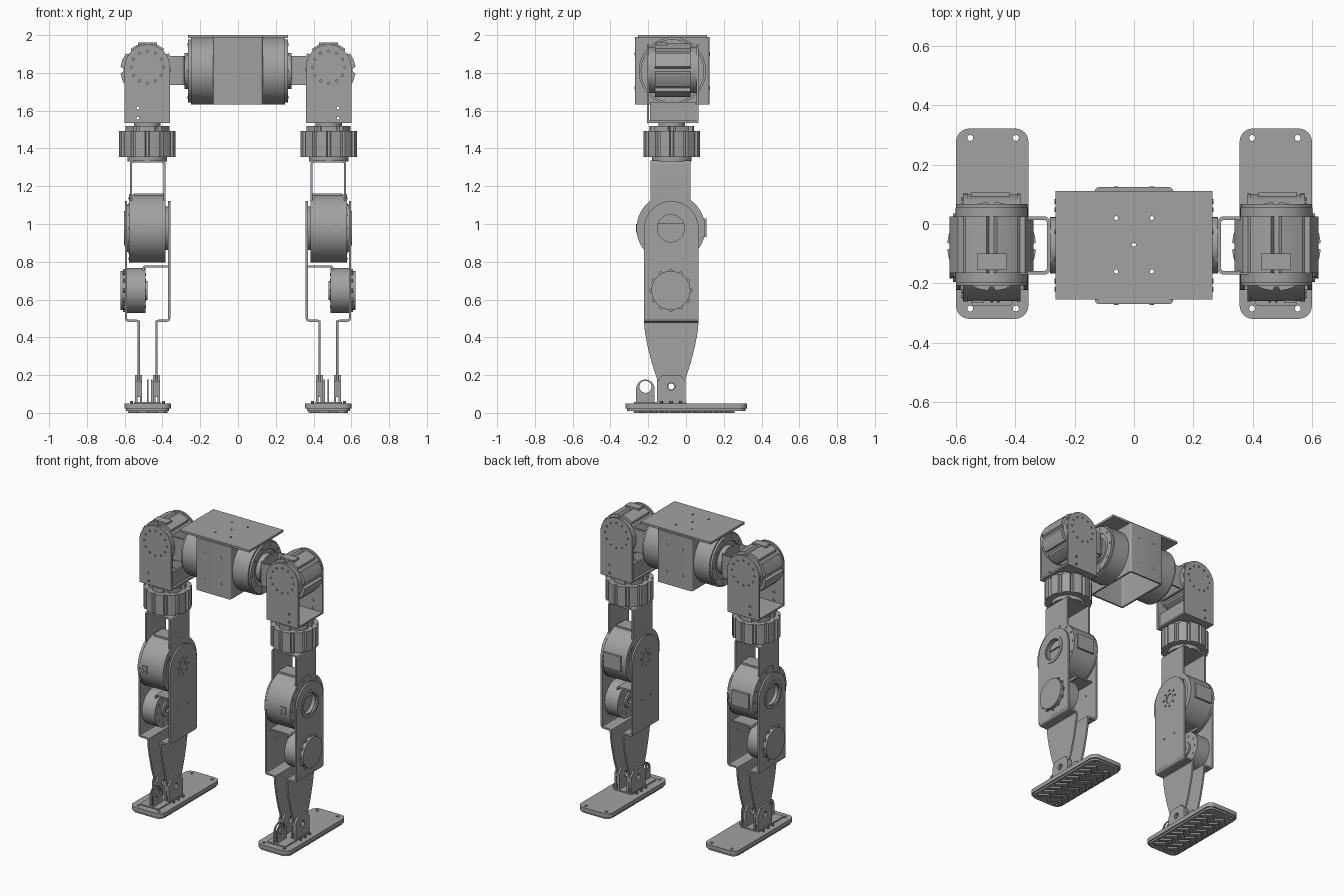
import bpy, bmesh, math
from mathutils import Vector

cube = bpy.data.objects.get("Cube")
if cube:
    bpy.data.objects.remove(cube, do_unlink=True)

grey = bpy.data.materials.new("machined grey")
grey.use_nodes = True
COL = (0.36, 0.36, 0.36, 1)
grey.diffuse_color = COL
grey.node_tree.nodes["Principled BSDF"].inputs["Base Color"].default_value = COL

side, prefix, made = 1, "", []


# ---- 2D outlines ----
def circle(u, v, r, n=48):
    return [(u + r * math.cos(2 * math.pi * i / n), v + r * math.sin(2 * math.pi * i / n)) for i in range(n)]


def ring_of(u, v, r, n, hole, seg=10):
    return [circle(*c, hole, seg) for c in circle(u, v, r, n)]


def rect(u0, u1, v0, v1, r=0.0):
    if not r:
        return [(u0, v0), (u1, v0), (u1, v1), (u0, v1)]
    pts = []
    for k, (u, v) in enumerate([(u1 - r, v1 - r), (u0 + r, v1 - r), (u0 + r, v0 + r), (u1 - r, v0 + r)]):
        for i in range(7):
            a = math.radians(90 * k + 15 * i)
            pts.append((u + r * math.cos(a), v + r * math.sin(a)))
    return pts


def round_top(u0, u1, bottom, centre):
    u, r = (u0 + u1) / 2, (u1 - u0) / 2
    arc = [(u + r * math.cos(math.pi * i / 28), centre + r * math.sin(math.pi * i / 28)) for i in range(29)]
    return [(u0, bottom), (u1, bottom)] + arc


def lobes(u, v, r_out, r_in, n):
    pts = []
    for i in range(n):
        for f, r in ((0.08, r_in), (0.16, r_out), (0.5, r_out), (0.84, r_out), (0.92, r_in)):
            a = 2 * math.pi * (i + f) / n
            pts.append((u + r * math.cos(a), v + r * math.sin(a)))
    return pts


def strip(points, t, r=0.0):
    """Bent sheet-metal outline: rounded centre line offset both ways."""
    p = [Vector(q) for q in points]
    line = [p[0]]
    for a, b, c in zip(p, p[1:], p[2:]):
        if r:
            s, e = b + (a - b).normalized() * r, b + (c - b).normalized() * r
            line += [s * (1 - k) ** 2 + b * 2 * k * (1 - k) + e * k * k for k in (0, .25, .5, .75, 1)]
        else:
            line.append(b)
    line.append(p[-1])
    left, right = [], []
    for i, q in enumerate(line):
        d0 = (q - line[i - 1]).normalized() if i else (line[1] - q).normalized()
        d1 = (line[i + 1] - q).normalized() if i < len(line) - 1 else d0
        n0, n1 = Vector((-d0.y, d0.x)), Vector((-d1.y, d1.x))
        m = (n0 + n1).normalized()
        m = m * (t / 2 / max(m.dot(n0), 0.3))
        left.append(tuple(q + m))
        right.append(tuple(q - m))
    return left + right[::-1]


# ---- extrude outlines (inner loops become holes) along an axis ----
def prism(name, axis, a0, a1, *loops):
    def put(co, a):
        u, v = co[0], co[1]
        x, y, z = {"x": (a, u, v), "y": (u, a, v), "z": (u, v, a)}[axis]
        return Vector((x * side, y, z))
    bm = bmesh.new()
    rings = [[bm.verts.new((u, v, 0)) for u, v in lp] for lp in loops]
    if len(loops) == 1:
        faces = [bm.faces.new(rings[0])]
    else:
        edges = [bm.edges.new((r[i - 1], r[i])) for r in rings for i in range(len(r))]
        res = bmesh.ops.triangle_fill(bm, use_beauty=True, edges=edges, normal=(0, 0, 1))
        faces = [g for g in res["geom"] if isinstance(g, bmesh.types.BMFace)]
    twin = {}
    for r in rings:
        for v in r:
            twin[v] = bm.verts.new(put(v.co, a1))
    for f in faces:
        bm.faces.new([twin[v] for v in reversed(f.verts)])
    for r in rings:
        for i in range(len(r)):
            bm.faces.new((r[i - 1], r[i], twin[r[i]], twin[r[i - 1]]))
    for v in twin:
        v.co = put(v.co, a0)
    bmesh.ops.recalc_face_normals(bm, faces=bm.faces[:])
    me = bpy.data.meshes.new(prefix + name)
    bm.to_mesh(me)
    bm.free()
    me.materials.append(grey)
    ob = bpy.data.objects.new(prefix + name, me)
    bpy.context.collection.objects.link(ob)
    made.append(ob)


# ---- pelvis ----
prism("pelvis_top", "z", 1.985, 2.0, rect(-.265, .265, -.255, .112),
      *[circle(x, y, .007, 10) for x, y in ((-.06, .02), (.06, .02), (0, -.07), (-.06, -.16), (.06, -.16))])
prism("pelvis_tube", "z", 1.632, 1.99, rect(-.132, .132, -.27, .124, .014), rect(-.12, .12, -.258, .112, .006))
for nm, y0, y1 in (("front", -.2725, -.2695), ("back", .1235, .1265)):
    prism("pelvis_screws_" + nm, "y", y0, y1, *[circle(x, z, .008, 10) for x in (-.06, .06) for z in (1.72, 1.9)])


def build_leg():
    cx, cy = .48, -.075
    # hip roll motor and its fork
    prism("hip_roll_motor", "x", .13, .25, circle(-.072, 1.81, .178, 64))
    prism("hip_roll_cap", "x", .25, .264, circle(-.072, 1.81, .168, 64), circle(-.072, 1.81, .125))
    prism("hip_roll_hub", "x", .245, .283, circle(-.072, 1.81, .095))
    prism("hip_roll_screws", "x", .264, .268, *ring_of(-.072, 1.81, .148, 10, .008))
    prism("hip_fork", "z", 1.735, 1.89, strip([(.40, .02), (.287, .02), (.287, -.165), (.40, -.165)], .012, .02))
    # hip pitch motor
    prism("hip_pitch_core", "y", -.195, .055, circle(cx, 1.815, .122))
    prism("hip_pitch_ribs", "y", -.165, .025, lobes(cx, 1.815, .143, .127, 8))
    prism("hip_pitch_terminal", "z", 1.93, 1.962, rect(.43, .53, -.155, -.10))
    # hip bracket
    holes = [circle(.53, z, .008, 10) for z in (1.56, 1.615)]
    for nm, y0, y1 in (("front", -.207, -.195), ("back", .055, .067)):
        prism("hip_plate_" + nm, "y", y0, y1, round_top(.36, .60, 1.535, 1.83),
              *ring_of(cx, 1.83, .085, 12, .006, 8), *holes)
    prism("hip_floor", "z", 1.535, 1.547, rect(.36, .60, -.20, .06))
    prism("hip_stiffener", "x", .375, .387, rect(-.19, .05, 1.54, 1.645))
    # hip yaw motor
    prism("hip_yaw_hub", "z", 1.48, 1.536, circle(cx, cy, .07))
    prism("hip_yaw_top", "z", 1.485, 1.52, lobes(cx, cy, .118, .10, 6))
    prism("hip_yaw_motor", "z", 1.355, 1.492, lobes(cx, cy, .15, .137, 12))
    prism("hip_yaw_flange", "z", 1.33, 1.356, circle(cx, cy, .105))
    # thigh bracket
    prism("thigh_bracket", "y", -.187, .024,
          strip([(.567, 1.0), (.567, 1.33), (.389, 1.33), (.389, 1.0)], .011, .014))
    # knee motor
    ky, kz = -.08, .977
    prism("knee_motor", "x", .392, .562, circle(ky, kz, .18, 64))
    prism("knee_rim", "x", .383, .394, circle(ky, kz, .182, 64), circle(ky, kz, .15))
    prism("knee_rim_outer", "x", .56, .576, circle(ky, kz, .182, 64), circle(ky, kz, .13))
    prism("knee_rim_screws", "x", .576, .581, *ring_of(ky, kz, .164, 14, .007))
    prism("knee_output", "x", .366, .393, circle(ky, kz, .115))
    prism("knee_bearing", "x", .565, .589, circle(ky, kz, .125), circle(ky, kz, .072))
    prism("knee_top_terminal", "z", 1.14, 1.162, rect(.389, .55, -.13, -.03))
    prism("knee_front_socket", "y", -.266, -.24, rect(.505, .545, .955, 1.0), circle(.525, .978, .012, 12))
    prism("knee_back_cover", "y", .07, .108, rect(.42, .55, .93, 1.03))
    # shin plates
    prism("shin_plate_outer", "x", .587, .599, round_top(-.222, .066, .50, kz), circle(ky, kz, .078))
    prism("shin_bearing_ring", "x", .596, .604, circle(ky, kz, .092), circle(ky, kz, .072))
    prism("shin_plate_inner", "x", .358, .37, round_top(-.222, .066, .50, kz), circle(ky, kz, .032, 24),
          *ring_of(ky, kz, .055, 8, .007), *[circle(y, .70, .006, 8) for y in (-.13, -.03)])
    prism("shin_brace", "y", -.18, .03, strip([(.50, .755), (.50, .776), (.364, .776), (.364, .72)], .01, .012))
    for nm, xa, xb in (("outer", .593, .525), ("inner", .364, .432)):
        prism("shin_fold_" + nm, "y", -.222, .066,
              strip([(xa, .53), (xa, .488), (xb, .488), (xb, .465)], .012, .016))
        # tapering ankle plate
        left = [(-.222, .49), (-.218, .43), (-.205, .36), (-.18, .26), (-.155, .185), (-.145, .085)]
        prism("ankle_plate_" + nm, "x", xb - .006, xb + .006,
              left + [(-.156 - y, z) for y, z in reversed(left)], circle(-.078, .14, .016, 16))
    # ankle motor
    az = .648
    prism("ankle_motor", "x", .49, .588, circle(ky, az, .12))
    prism("ankle_motor_cap", "x", .586, .622, circle(ky, az, .103))
    prism("ankle_motor_ears", "x", .598, .61, *ring_of(ky, az, .104, 12, .011))
    prism("ankle_motor_hub", "x", .478, .492, circle(ky, az, .05), circle(ky, az, .022, 24))
    prism("ankle_motor_screws", "x", .486, .491, *ring_of(ky, az, .09, 10, .008))
    # ankle lugs
    lug = [(-.153, .048), (-.003, .048), (-.003, .165), (-.03, .20), (-.126, .20), (-.153, .165)]
    for i, x in enumerate((.414, .438, .507, .531)):
        prism("ankle_lug_%d" % (i + 1), "x", x, x + .013, lug, circle(-.078, .14, .02, 20))
    for i, x in enumerate((.453, .475)):
        prism("front_lug_%d" % (i + 1), "x", x, x + .008, round_top(-.264, -.166, .048, .127),
              circle(-.215, .138, .032, 24))
    prism("lug_base", "z", .048, .058, rect(.41, .55, -.275, .0, .01))
    prism("lug_screws", "z", .049, .064, *[circle(x, y, .008, 8) for x in (.395, .565) for y in (-.13, -.08, -.03)])
    # foot with chevron tread
    prism("foot_plate", "z", .022, .05, rect(.356, .60, -.32, .322, .045),
          *[circle(x, y, .010, 14) for x in (.398, .552) for y in (-.285, .29)])
    prism("foot_step", "z", .010, .024, rect(.364, .592, -.312, .314, .042),
          *[circle(x, y, .010, 14) for x in (.398, .552) for y in (-.285, .29)])
    prism("foot_tread", "z", 0, .012,
          *[strip([(.382, y - .04), (.43, y), (.478, y - .04), (.526, y), (.574, y - .04)], .026)
            for y in [-.22 + .0575 * i for i in range(9)]])


for side, prefix in ((1, "left_"), (-1, "right_")):
    build_leg()

# smooth round surfaces, keep sharp edges
bpy.ops.object.select_all(action="DESELECT")
for ob in made:
    ob.select_set(True)
bpy.context.view_layer.objects.active = made[0]
bpy.ops.object.shade_smooth_by_angle(angle=math.radians(25))
